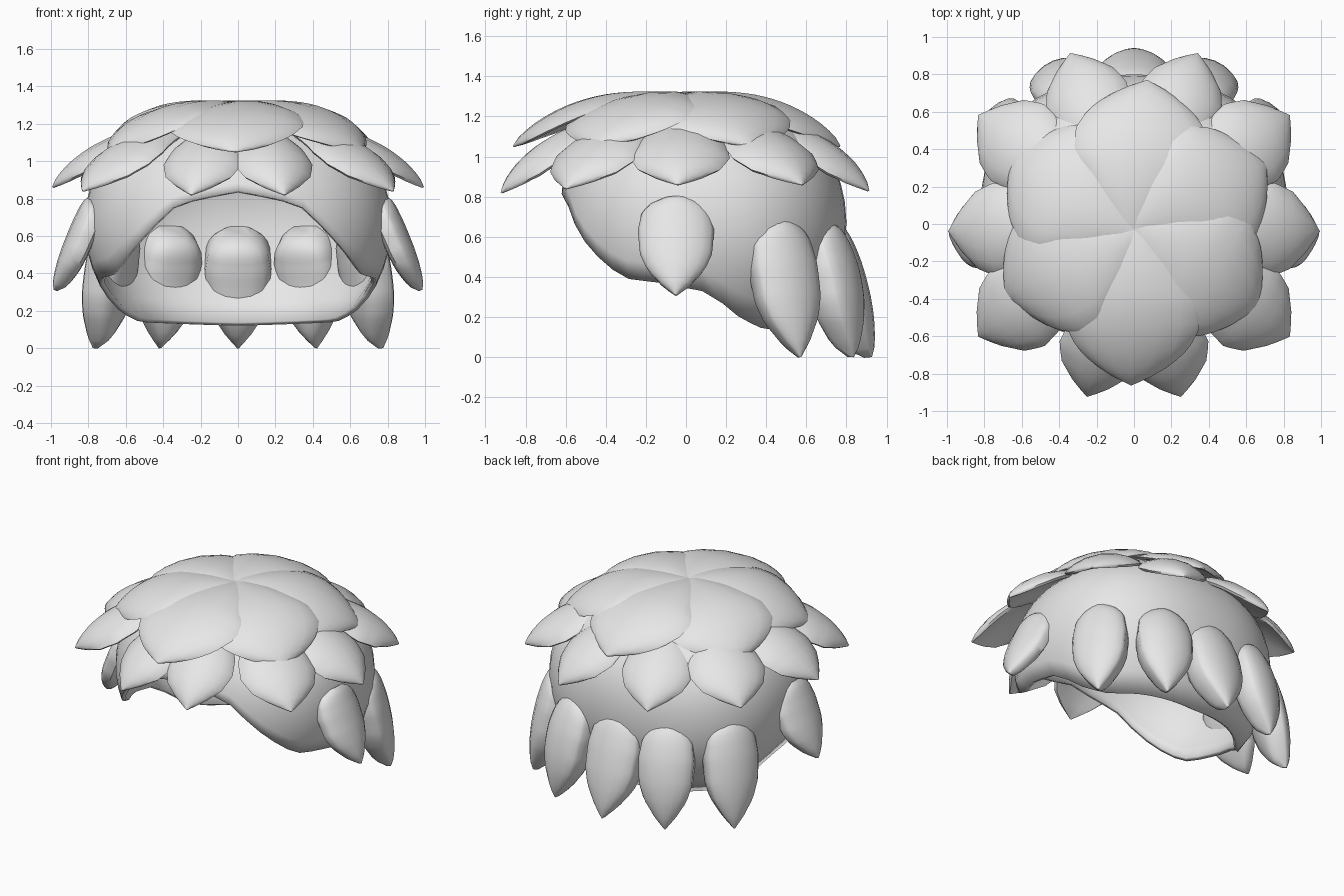
import bpy, bmesh, math
from mathutils import Vector

if "Cube" in bpy.data.objects:
    bpy.data.objects.remove(bpy.data.objects["Cube"])

grey = bpy.data.materials.new("light_grey")
grey.use_nodes = True
grey.diffuse_color = (0.8, 0.8, 0.8, 1)
grey.node_tree.nodes["Principled BSDF"].inputs["Base Color"].default_value = (0.8, 0.8, 0.8, 1)


def lerp(table, t):
    for (a, u), (b, v) in zip(table, table[1:]):
        if t <= b:
            return u + (v - u) * (t - a) / (b - a)
    return table[-1][1]


def finish(name, bm, angle):
    bmesh.ops.recalc_face_normals(bm, faces=bm.faces)
    mesh = bpy.data.meshes.new(name)
    bm.to_mesh(mesh)
    bm.free()
    mesh.materials.append(grey)
    ob = bpy.data.objects.new(name, mesh)
    bpy.context.collection.objects.link(ob)
    bpy.ops.object.select_all(action='DESELECT')
    ob.select_set(True)
    bpy.context.view_layer.objects.active = ob
    bpy.ops.object.shade_smooth_by_angle(angle=math.radians(angle))
    return ob


def bridge(bm, a, b):
    n = len(a)
    for i in range(n):
        bm.faces.new((a[i], a[(i + 1) % n], b[(i + 1) % n], b[i]))


CROWN = [(0, .25), (.2, .65), (.42, .98), (.6, 1), (.75, .84), (.87, .58), (.95, .28), (1, .02)]
BROAD = [(0, .2), (.2, .55), (.45, .92), (.62, 1), (.78, .82), (.9, .46), (.96, .2), (1, .02)]
LONG = [(0, .4), (.06, .72), (.15, .9), (.35, 1), (.6, .95), (.75, .77), (.9, .38), (1, .02)]


def leaf(name, base, ctrl, tip, half, outer, inner, droop, shape, hint, roll=0):
    """Pointed leaf lofted along a bent centre line; roll lifts one edge."""
    base, ctrl, tip, hint = map(Vector, (base, ctrl, tip, hint))
    bm, rings, rows, seg = bmesh.new(), [], 18, 16
    for r in range(rows + 1):
        t = r / rows
        p = base * (1 - t) ** 2 + ctrl * 2 * t * (1 - t) + tip * t * t
        tan = ((ctrl - base) * (1 - t) + (tip - ctrl) * t).normalized()
        side = tan.cross(hint).normalized()
        out = side.cross(tan)
        w = lerp(shape, t)
        ring = []
        for k in range(seg):
            a = math.tau * k / seg
            s, h = math.cos(a), math.sin(a)
            lift = h * outer if h > 0 else -inner * abs(h) ** .6
            lift = lift * math.sqrt(w) - w * (droop * s * s + roll * s * (1 - t))
            ring.append(bm.verts.new(p + side * s * half * w + out * lift))
        rings.append(ring)
    for a, b in zip(rings, rings[1:]):
        bridge(bm, a, b)
    bm.faces.new(rings[0])
    bm.faces.new(rings[-1])
    return finish(name, bm, 50)


def squared(v):
    return math.copysign(abs(v) ** .88, v)


# Hollow cap with a raised front opening and a low back rim
RIM = [(0, .84), (21, .77), (36, .59), (50, .45), (60, .39), (75, .37), (90, .33),
       (107, .19), (122, .14), (180, .12)]
bm, rings, cols, rows = bmesh.new(), [], 48, 14
for r in range(1, rows + 1):
    ring = []
    for c in range(cols):
        deg = 360 * c / cols
        bottom = lerp(RIM, min(deg, 360 - deg))
        u = r / rows
        z = 1.27 - (1.27 - bottom) * u ** 1.5
        if z > .65:
            f = (1 - ((z - .65) / .62) ** 2.3) ** (1 / 2.3)
        else:
            f = 1 - .28 * ((.65 - z) / .53) ** 2
        a = math.radians(deg)
        ring.append(bm.verts.new((.82 * f * squared(math.sin(a)),
                                  .08 - .72 * f * squared(math.cos(a)), z)))
    rings.append(ring)
for a, b in zip(rings, rings[1:]):
    bridge(bm, a, b)
bm.faces.new(rings[0])
cap = finish("cap", bm, 40)
shell = cap.modifiers.new("shell", 'SOLIDIFY')
shell.thickness = .03
shell.offset = -1

# Crown leaves radiating from the top, each slightly overlapping the next
for i, (deg, reach) in enumerate([(-91, .83), (-32, .78), (27, .79), (85, .8), (149, .76), (207, .77)]):
    a = math.radians(deg)
    d = Vector((math.cos(a), math.sin(a), 0))
    o = Vector((0, -.03, 0))
    leaf(f"crown_leaf_{i}", o + Vector((0, 0, 1.29)), o + d * .5 + Vector((0, 0, 1.34)),
         o + d * reach + Vector((0, 0, 1.05)), .36, .035, .03, .06, CROWN, (0, 0, 1), .04)

for side, sx in (("left", 1), ("right", -1)):
    # Middle layer spreading outward
    for part, x, y, z, half in (("side", .99, -.04, .86, .25), ("front_corner", .83, -.6, .84, .25),
                                ("back_corner", .83, .58, .86, .25), ("front", .25, -.92, .82, .22),
                                ("back", .34, .91, .83, .23)):
        leaf(f"middle_{part}_leaf_{side}", (sx * x * .3, y * .3, 1.2), (sx * x * .76, y * .76, 1.14),
             (sx * x, y, z), half, .035, .04, .06, BROAD, (sx * x * .3, y * .3, 1))
    # Hanging leaves over the ears and the outer back
    leaf(f"ear_leaf_{side}", (sx * .78, -.05, .79), (sx * .87, -.05, .6), (sx * .98, -.05, .31),
         .19, .05, .1, .03, LONG, (sx, 0, 0))
    leaf(f"back_corner_leaf_{side}", (sx * .68, .47, .67), (sx * .77, .54, .4), (sx * .77, .57, 0),
         .18, .05, .18, .03, LONG, (sx, .6, 0))
    leaf(f"back_leaf_{side}", (sx * .36, .71, .65), (sx * .42, .86, .4), (sx * .42, .83, 0),
         .18, .05, .2, .03, LONG, (sx * .4, 1, 0))

# Hanging leaf at the middle of the back
leaf("back_leaf_middle", (0, .75, .64), (0, .88, .4), (0, .92, 0), .19, .05, .22, .03, LONG, (0, 1, 0))
